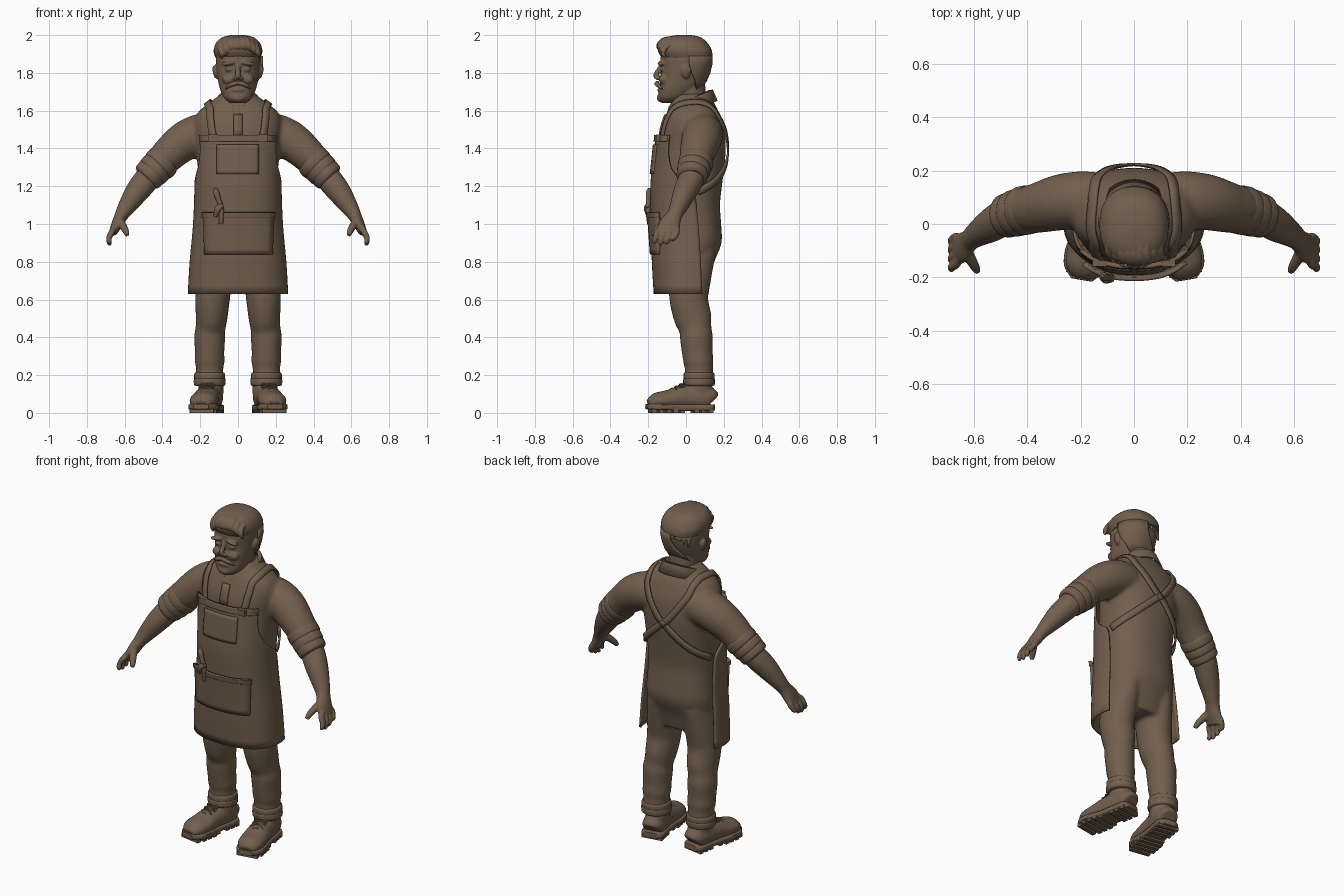
import bpy, bmesh, math, random
from mathutils import Vector, Matrix

random.seed(4)
if "Cube" in bpy.data.objects:
    bpy.data.objects.remove(bpy.data.objects["Cube"])

brown = bpy.data.materials.new("clay_brown")
brown.use_nodes = True
brown.diffuse_color = (0.17, 0.115, 0.075, 1)
brown.node_tree.nodes["Principled BSDF"].inputs["Base Color"].default_value = brown.diffuse_color
made = []


def spline(rows, k=4):
    """Smooth curve through rows of numbers."""
    v = [Vector(r) for r in rows]
    v = [v[0] * 2 - v[1]] + v + [v[-1] * 2 - v[-2]]
    out = []
    for a, b, c, d in zip(v, v[1:], v[2:], v[3:]):
        for i in range(k):
            t = i / k
            out.append((b * 2 + (c - a) * t + (a * 2 - b * 5 + c * 4 - d) * t * t
                        + (b * 3 - a - c * 3 + d) * t ** 3) / 2)
    return out + [v[-2]]


def skin(bm, rings, loop=True):
    """Bridge rows of points; closed rings also get end caps."""
    vs = [[bm.verts.new(p) for p in r] for r in rings]
    n = len(vs[0])
    for a, b in zip(vs, vs[1:]):
        for i in range(n if loop else n - 1):
            j = (i + 1) % n
            bm.faces.new((a[i], a[j], b[j], b[i]))
    if loop:
        bm.faces.new(vs[0])
        bm.faces.new(vs[-1])


def power(c, e):
    return math.copysign(abs(c) ** e, c)


def tube(bm, rows, seg=20, ref=(0, 1, 0), e=1.0, k=4):
    """Tube through rows of x, y, z, side radius, depth radius."""
    rows = [r if len(r) == 5 else (*r, r[3]) for r in rows]
    pts = spline(rows, k)
    c = [Vector(p[:3]) for p in pts]
    rings = []
    for i, p in enumerate(pts):
        t = (c[min(i + 1, len(c) - 1)] - c[max(i - 1, 0)]).normalized()
        u = t.cross(Vector(ref)).normalized()
        w = u.cross(t)
        ang = [math.tau * s / seg for s in range(seg)]
        rings.append([c[i] + u * p[3] * power(math.cos(a), e) + w * p[4] * power(math.sin(a), e) for a in ang])
    skin(bm, rings)


def ball(bm, c, r, tilt=0):
    m = Matrix.Translation(c) @ Matrix.Rotation(tilt, 4, 'Y') @ Matrix.Diagonal((*r, 1))
    bmesh.ops.create_uvsphere(bm, u_segments=16, v_segments=10, radius=1, matrix=m)


def box(bm, c, s):
    bmesh.ops.create_cube(bm, size=1, matrix=Matrix.Translation(c) @ Matrix.Diagonal((*s, 1)))


def mirror(bm):
    dup = bmesh.ops.duplicate(bm, geom=bm.verts[:] + bm.edges[:] + bm.faces[:])["geom"]
    for v in dup:
        if isinstance(v, bmesh.types.BMVert):
            v.co.x *= -1


def finish(bm, name, voxel=0, solid=0, soften=4):
    bmesh.ops.recalc_face_normals(bm, faces=bm.faces)
    me = bpy.data.meshes.new(name)
    bm.to_mesh(me)
    bm.free()
    me.materials.append(brown)
    ob = bpy.data.objects.new(name, me)
    bpy.context.collection.objects.link(ob)
    if solid:
        m = ob.modifiers.new("thickness", 'SOLIDIFY')
        m.thickness, m.offset = solid, 0
    if voxel:
        m = ob.modifiers.new("blend", 'REMESH')
        m.mode, m.voxel_size, m.use_smooth_shade = 'VOXEL', voxel, True
        m = ob.modifiers.new("soften", 'SMOOTH')
        m.factor, m.iterations = 0.5, soften
    made.append(ob)


def surf(rows, deg, z, off=0.0):
    """Point on a body shell; 0 degrees is the front, 90 the left side."""
    i = 0
    while i < len(rows) - 2 and rows[i + 1][0] < z:
        i += 1
    a, b = rows[i], rows[i + 1]
    _, rx, yf, yb = a.lerp(b, min(1, max(0, (z - a[0]) / (b[0] - a[0]))))
    t = math.radians(deg)
    return Vector(((rx + off) * power(math.sin(t), .85),
                   (yf + yb) / 2 - ((yb - yf) / 2 + off) * power(math.cos(t), .85), z))


def loft(bm, rows):
    skin(bm, [[surf(rows, d, r[0]) for d in range(0, 360, 8)] for r in rows])


TORSO = spline([(.70, .17, -.08, .12), (.8, .20, -.115, .15), (.9, .208, -.13, .188), (1.0, .203, -.145, .186),
                (1.1, .203, -.155, .18), (1.2, .208, -.162, .19), (1.3, .213, -.155, .203), (1.4, .222, -.14, .21),
                (1.5, .232, -.13, .203), (1.58, .22, -.105, .178), (1.64, .155, -.08, .15), (1.69, .085, -.055, .11)])
APRON = spline([(.63, .26, -.165, .2), (.8, .25, -.175, .2), (1.0, .232, -.18, .2), (1.2, .225, -.183, .2),
                (1.35, .23, -.168, .2), (1.47, .238, -.155, .2)])
HEAD = spline([(1.64, .04, -.13, -.05), (1.665, .072, -.145, .0), (1.70, .09, -.146, .05), (1.75, .104, -.138, .09),
               (1.82, .114, -.13, .118), (1.88, .116, -.135, .125), (1.94, .1, -.115, .105), (1.975, .05, -.06, .06)])
HAIR = spline([(1.885, .116, -.125, .135), (1.92, .123, -.143, .13), (1.96, .108, -.132, .105),
               (1.985, .075, -.095, .07), (1.995, .03, -.04, .02)])

# Shirt and trousers, blended into one skin
bm = bmesh.new()
tube(bm, [(.13, .095, 1.48, .10), (.2, .09, 1.475, .108), (.28, .08, 1.44, .105), (.36, .06, 1.375, .094),
          (.43, .05, 1.30, .084)])
tube(bm, [(.11, .03, .86, .09, .13), (.125, .02, .72, .094, .115), (.135, .015, .6, .092, .103),
          (.14, .037, .5, .084, .1), (.147, .05, .44, .079, .086), (.15, .055, .40, .083, .088),
          (.15, .06, .32, .078, .082), (.15, .066, .27, .08, .08), (.15, .068, .24, .073, .075), (.15, .07, .17, .074, .078)])
mirror(bm)
loft(bm, TORSO)
finish(bm, "shirt_and_trousers", voxel=.011, soften=6)

# Rolled sleeve and trouser cuffs
bm = bmesh.new()
for w, r in ((0, .091), (.032, .087), (.06, .082)):
    tube(bm, [(.385 + w, .057 - w * .3, 1.345 - w, r - .012), (.392 + w, .055 - w * .3, 1.338 - w, r),
              (.42 + w, .048 - w * .3, 1.308 - w, r), (.43 + w, .046 - w * .3, 1.298 - w, r - .014)], 24)
for z, r in ((.2, .081), (.172, .083)):
    tube(bm, [(.15, .069, z + .015, r - .012), (.15, .069, z + .008, r), (.15, .069, z - .022, r),
              (.15, .069, z - .03, r - .012)], 24)
mirror(bm)
finish(bm, "rolled_cuffs")

# Forearms and hands
bm = bmesh.new()
tube(bm, [(.43, .05, 1.30, .065), (.48, .03, 1.24, .068), (.535, -.005, 1.17, .063), (.59, -.04, 1.09, .047),
          (.617, -.062, 1.045, .036, .042), (.64, -.085, 1.0, .03, .056), (.662, -.1, .955, .022, .056)])
for i in range(4):
    y, drop = -.148 + i * .033, (.008, 0, .006, .022)[i]
    tube(bm, [(.648, -.1 + i * .01, 1.0, .014), (.664, y, .965, .017), (.682, y - .012, .93, .0155),
              (.682, y - .02, .9 + drop, .0135), (.675, y - .022, .887 + drop, .007)], 10)
tube(bm, [(.63, -.09, 1.025, .022), (.612, -.13, .995, .021), (.595, -.16, .965, .018), (.586, -.178, .94, .012)], 10)
mirror(bm)
finish(bm, "forearms_and_hands", voxel=.0055, soften=3)

# Head with nose, brows, cheeks, ears and neck
bm = bmesh.new()
ball(bm, (.05, -.118, 1.765), (.035, .026, .026))
ball(bm, (.052, -.133, 1.85), (.04, .018, .011), .15)
ball(bm, (.047, -.125, 1.818), (.02, .013, .011))
ball(bm, (.016, -.147, 1.772), (.014, .016, .011))
ball(bm, (.121, .0, 1.805), (.012, .024, .036), .15)
ball(bm, (.126, .012, 1.815), (.01, .016, .024), .15)
mirror(bm)
loft(bm, HEAD)
tube(bm, [(0, -.125, 1.85, .011), (0, -.143, 1.82, .012), (0, -.158, 1.79, .015), (0, -.16, 1.77, .012)], 12)
ball(bm, (0, -.136, 1.668), (.038, .018, .022))
ball(bm, (0, -.142, 1.71), (.036, .012, .008))
tube(bm, [(0, .04, 1.55, .09, .085), (0, .025, 1.64, .085, .085), (0, .015, 1.75, .085, .085)])
finish(bm, "head", voxel=.006, soften=3)

# Moustache
bm = bmesh.new()
tube(bm, [(0, -.152, 1.747, .011), (.025, -.154, 1.742, .013), (.05, -.143, 1.73, .01), (.066, -.127, 1.715, .004)], 10, (0, 0, 1))
mirror(bm)
finish(bm, "moustache")

# Hair: crown, back, and locks swept from the brow to the nape
bm = bmesh.new()
loft(bm, HAIR)
skin(bm, [[surf(HEAD, d, z, .011) for d in range(96 + lift, 265 - lift, 4)]
          for z, lift in ((1.715, 44), (1.76, 24), (1.8, 8), (1.85, 0), (1.89, 0))], False)
finish(bm, "hair_base", solid=.012)
bm = bmesh.new()
for i in range(9):
    x = (i - 4) * .024
    h = random.uniform(-.005, .006) - 4.2 * x * x
    tube(bm, [(x * 1.05 + .012, -.128 + 2 * x * x, 1.915 + h, .006), (x + .01, -.145 + 2.5 * x * x, 1.945 + h, .014),
              (x, -.115 + 2 * x * x, 1.977 + h, .016), (x, -.03, 1.984 + h, .015), (x, .05, 1.97 + h, .014),
              (x * .95, .105 - 2 * x * x, 1.925 + h, .012), (x * .9, .132 - 3 * x * x, 1.86 + h, .006)], 8, (1, 0, 0))
finish(bm, "hair_locks", voxel=.006, soften=2)

# Collar with two points, and the button placket
bm = bmesh.new()
rings = [[], [], []]
for d in range(14, 347, 4):
    t, front = math.radians(d), (1 + math.cos(math.radians(d))) / 2
    for ring, r, z in zip(rings, (.088, .105, .128), (0, .002, -.055 - .055 * front ** 4)):
        ring.append(Vector((r * math.sin(t), .035 - r * math.cos(t) * (1 + .2 * front), 1.705 - .085 * front + z)))
skin(bm, rings, False)
finish(bm, "collar", solid=.01)
bm = bmesh.new()
skin(bm, [[surf(TORSO, d, z, .006) for d in (-4, 0, 4)] for z in (1.46, 1.5, 1.54, 1.58)], False)
finish(bm, "shirt_placket", solid=.008)

# Apron: wrapped skirt rising into a narrower bib
bm = bmesh.new()
edge = spline([(.63, 108), (.85, 106), (1.05, 102), (1.17, 97), (1.23, 82), (1.3, 64), (1.38, 56), (1.47, 55)], 5)
skin(bm, [[surf(APRON, a * i / 24, z) for i in range(-24, 25)] for z, a in edge], False)
finish(bm, "apron", solid=.012)


def panel(name, x0, x1, z0, z1, low, high):
    """Pocket lying on the apron front."""
    bm = bmesh.new()
    rings = []
    for j in range(9):
        z = z0 + (z1 - z0) * j / 8
        row = []
        for i in range(13):
            rx = surf(APRON, 90, z).x
            x = (x0 + (x1 - x0) * i / 12) / rx
            row.append(surf(APRON, math.degrees(math.asin(power(x, 1 / .85))), z, low + (high - low) * j / 8))
        rings.append(row)
    skin(bm, rings, False)
    finish(bm, name, solid=.014)


panel("bib_pocket", -.108, .105, 1.265, 1.42, .007, .008)
panel("bib_top_hem", -.195, .195, 1.437, 1.472, .006, .006)
panel("lower_pocket", -.17, .175, .84, 1.06, .008, .019)
panel("lower_pocket_hem", -.172, .177, 1.035, 1.062, .022, .025)

# Straps over the shoulders, crossing on the back
for side, name in ((1, "left_strap"), (-1, "right_strap")):
    bm = bmesh.new()
    path = spline([(28, 1.44), (31, 1.5), (34, 1.56), (43, 1.61), (72, 1.64), (108, 1.645), (138, 1.61),
                   (153, 1.54), (166, 1.46), (180, 1.38), (200, 1.3), (225, 1.23), (258, 1.17)], 5)
    pts = [surf(TORSO, d * side, z, .013) for d, z in path]
    rings = []
    for i, p in enumerate(pts):
        d, z = path[i]
        n = (surf(TORSO, (d + 1) * side, z) - surf(TORSO, (d - 1) * side, z)).cross(
            surf(TORSO, d * side, z + .01) - surf(TORSO, d * side, z - .01)).normalized() * side
        w = (pts[min(i + 1, len(pts) - 1)] - pts[max(i - 1, 0)]).cross(n).normalized() * .019
        rings.append([p - w, p, p + w])
    skin(bm, rings, False)
    finish(bm, name, solid=.01)
bm = bmesh.new()
box(bm, (.13, -.148, 1.455), (.05, .022, .035))
mirror(bm)
finish(bm, "strap_buckles")

# Hand tool standing in the lower pocket
bm = bmesh.new()
tube(bm, [(-.09, -.195, 1.0, .012), (-.088, -.2, 1.07, .014), (-.1, -.2, 1.12, .013), (-.115, -.197, 1.165, .016),
          (-.118, -.195, 1.19, .006)], 10)
tube(bm, [(-.12, -.2, 1.04, .01), (-.105, -.205, 1.08, .018), (-.08, -.205, 1.1, .012)], 10)
finish(bm, "pocket_tool")

# Boots: upper, sole with lugs, laces; turned slightly outward
turn = Matrix.Translation((.16, 0, 0)) @ Matrix.Rotation(.17, 4, 'Z')


def boot(bm, name, **kw):
    bmesh.ops.transform(bm, matrix=turn, verts=bm.verts)
    mirror(bm)
    finish(bm, name, **kw)


bm = bmesh.new()
tube(bm, [(0, .143, .065, .04, .035), (0, .128, .075, .06, .06), (0, .06, .08, .066, .072), (0, -.02, .08, .067, .066),
          (0, -.1, .068, .074, .052), (0, -.16, .06, .07, .046), (0, -.2, .045, .045, .026)], 24, (0, 0, 1))
tube(bm, [(-.005, .065, .08, .065, .075), (-.005, .068, .14, .067, .074), (-.005, .07, .17, .06, .066)], 24)
boot(bm, "boot_uppers", voxel=.008, soften=3)
bm = bmesh.new()
tube(bm, [(0, .15, .028, .04, .016), (0, .125, .028, .066, .018), (0, .05, .028, .066, .018), (0, -.04, .028, .068, .018),
          (0, -.11, .03, .08, .018), (0, -.17, .032, .074, .018), (0, -.212, .034, .04, .014)], 24, (0, 0, 1), .4)
for i in range(9):
    y = -.18 + i * .038
    if i != 5:
        box(bm, (0, y, .012), (.146 if 0 < i < 4 else .125, .025, .024))
boot(bm, "boot_soles")
bm = bmesh.new()
for i in range(4):
    y, z = -.075 + i * .024, .122 + i * .012
    for s in (1, -1):
        tube(bm, [(-.038, y + s * .01, z - .012, .006), (0, y, z + .006, .006), (.038, y - s * .01, z - .012, .006)], 8)
boot(bm, "boot_laces")

# Smooth shading that keeps hard edges
for ob in bpy.context.selected_objects:
    ob.select_set(False)
for ob in made:
    ob.select_set(True)
bpy.context.view_layer.objects.active = made[0]
bpy.ops.object.shade_smooth_by_angle(angle=math.radians(40))
